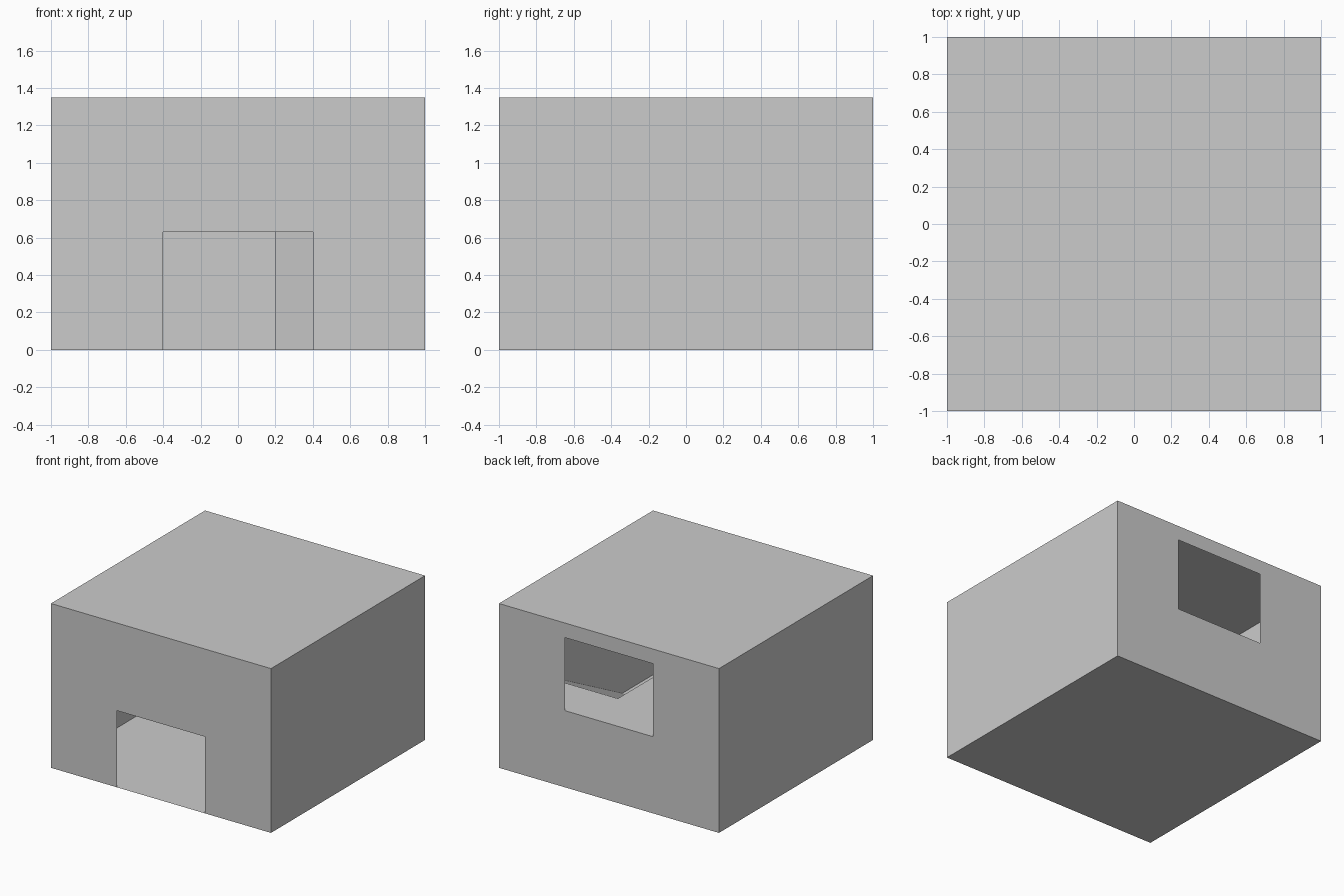
import bpy, bmesh

if "Cube" in bpy.data.objects:
    bpy.data.objects.remove(bpy.data.objects["Cube"])

W = 1.0      # half width of the building
D = 0.4      # half width of the openings
H = 1.35     # roof height
F = 0.63     # upper floor height
R = 0.6      # half length of the ramp
S = 0.2      # inner side of the stairwell


def sheet(name, us, vs, place, skip=()):
    """Single-sided sheet from grid lines us x vs, leaving out the skipped cells."""
    bm = bmesh.new()
    grid = [[bm.verts.new(place(u, v)) for v in vs] for u in us]
    for i in range(len(us) - 1):
        for j in range(len(vs) - 1):
            if (i, j) not in skip:
                bm.faces.new((grid[i][j], grid[i + 1][j],
                              grid[i + 1][j + 1], grid[i][j + 1]))
    loose = [v for v in bm.verts if not v.link_faces]
    bmesh.ops.delete(bm, geom=loose, context='VERTS')
    me = bpy.data.meshes.new(name)
    bm.to_mesh(me)
    bm.free()
    ob = bpy.data.objects.new(name, me)
    bpy.context.collection.objects.link(ob)
    return ob


# Ground floor and roof
sheet("ground_floor", (-W, W), (-W, W), lambda u, v: (u, -v, 0))
sheet("roof", (-W, W), (-W, W), lambda u, v: (u, v, H))

# Plain side walls
sheet("right_wall", (-W, W), (0, H), lambda u, v: (W, u, v))
sheet("left_wall", (-W, W), (0, H), lambda u, v: (-W, -u, v))

# Front wall with ground-level doorway
sheet("front_wall", (-W, -D, D, W), (0, F, H),
      lambda u, v: (u, -W, v), skip={(1, 0)})

# Back wall with upper-level doorway
sheet("back_wall", (-W, -D, D, W), (0, F, 1.23, H),
      lambda u, v: (-u, W, v), skip={(1, 1)})

# Upper floor with stairwell along the right wall
sheet("upper_floor", (-W, S, W), (-W, -R, R, W),
      lambda u, v: (u, v, F), skip={(1, 1)})

# Ramp rising from the ground floor to the upper floor
sheet("ramp", (S, W), (-R, R),
      lambda u, v: (u, v, F * (v + R) / (2 * R)))
